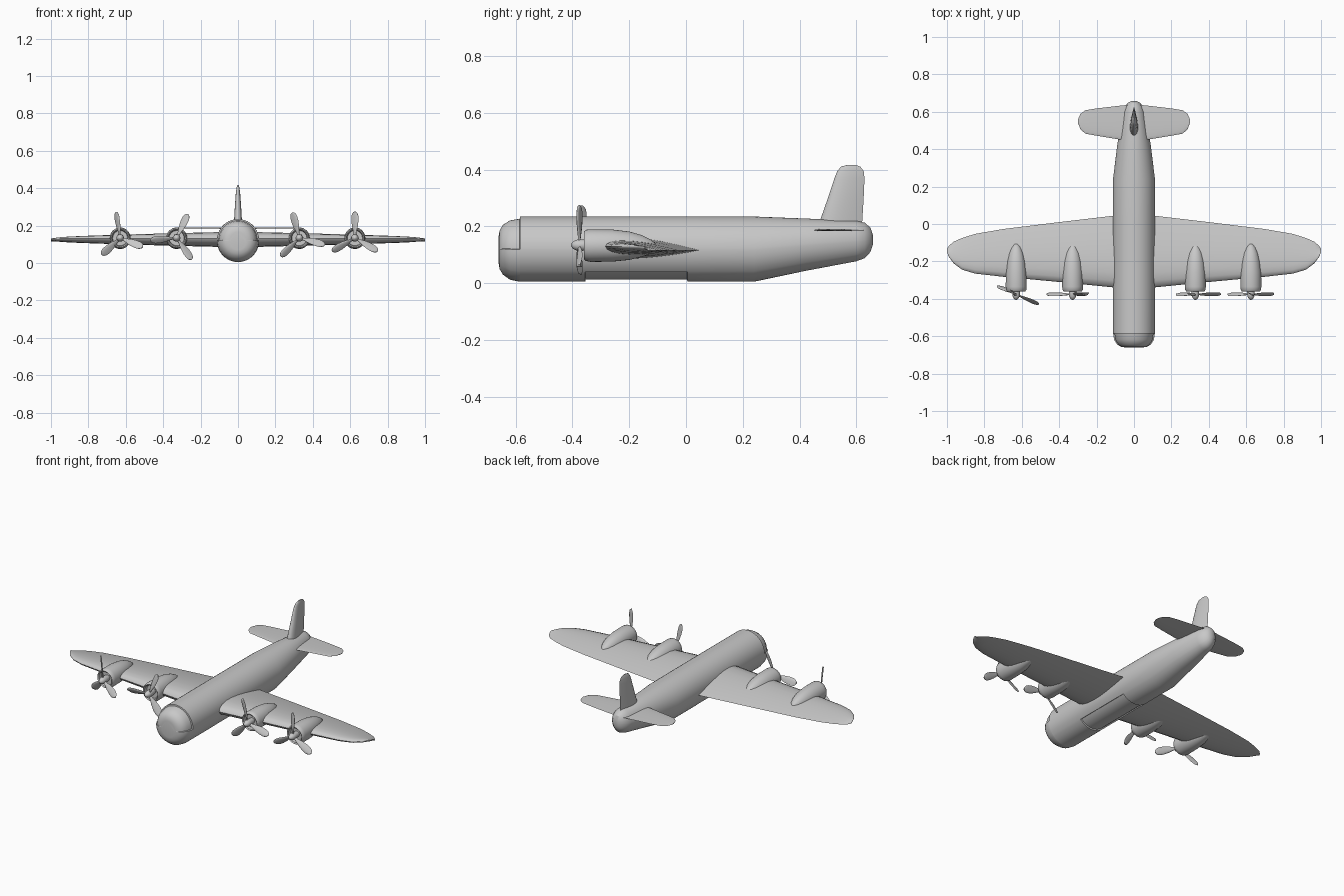
import bpy, bmesh, math
from mathutils import Matrix, Vector

cube = bpy.data.objects.get("Cube")
if cube:
    bpy.data.objects.remove(cube, do_unlink=True)

GREY = (0.58, 0.58, 0.58, 1)
paint = bpy.data.materials.new("plain grey")
paint.use_nodes = True
paint.diffuse_color = GREY
paint.node_tree.nodes["Principled BSDF"].inputs["Base Color"].default_value = GREY


def loft(name, rings, angle=35):
    """Skin a row of closed rings and cap both ends."""
    bm = bmesh.new()
    rows = [[bm.verts.new(p) for p in ring] for ring in rings]
    n = len(rows[0])
    for a, b in zip(rows, rows[1:]):
        for i in range(n):
            j = (i + 1) % n
            bm.faces.new((a[i], a[j], b[j], b[i]))
    bm.faces.new(rows[0][::-1])
    bm.faces.new(rows[-1])
    bmesh.ops.recalc_face_normals(bm, faces=bm.faces)
    mesh = bpy.data.meshes.new(name)
    bm.to_mesh(mesh)
    bm.free()
    mesh.materials.append(paint)
    obj = bpy.data.objects.new(name, mesh)
    bpy.context.collection.objects.link(obj)
    bpy.ops.object.select_all(action='DESELECT')
    obj.select_set(True)
    bpy.context.view_layer.objects.active = obj
    bpy.ops.object.shade_smooth_by_angle(angle=math.radians(angle))
    return obj


def oval(x, y, half, low, high, angles, scale=lambda a: 1):
    """Upright oval ring across the y axis."""
    mid, rise = (low + high) / 2, (high - low) / 2
    return [Vector((x + half * scale(a) * math.cos(a), y,
                    mid + rise * scale(a) * math.sin(a))) for a in angles]


def foil(lead, trail, thick, droop=0.0, steps=10):
    """Airfoil outline as (chord position, offset) pairs."""
    def side(t):
        return thick / 2 * (2.969 * math.sqrt(t) - 1.26 * t - 3.516 * t**2
                            + 2.843 * t**3 - 1.036 * t**4)
    ts = [(1 - math.cos(math.pi * i / steps)) / 2 for i in range(steps + 1)]
    loop = [(t, side(t)) for t in ts] + [(t, -side(t)) for t in ts[-2:0:-1]]
    return [(lead + (trail - lead) * t, o - droop * t) for t, o in loop]


# Fuselage, with stepped nose glazing and a sunken bomb bay
EPS = 0.008
BAY = (math.radians(225), math.radians(315))
angles = [i * math.tau / 48 + math.tau / 96 for i in range(48)]
for edge in (0, math.pi, *BAY):
    angles += [edge - EPS, edge + EPS]
angles = sorted(a % math.tau for a in angles)


def glazing(a):
    return 0.93 if 0 < a < math.pi else 1


def bay(a):
    return 0.93 if BAY[0] < a < BAY[1] else 1


def plain(a):
    return 1


body = [(-0.66, 0.045, 0.07, 0.17, glazing), (-0.657, 0.068, 0.05, 0.19, glazing),
        (-0.645, 0.09, 0.03, 0.212, glazing), (-0.62, 0.106, 0.012, 0.229, glazing),
        (-0.586, 0.112, 0.005, 0.235, glazing), (-0.585, 0.112, 0.005, 0.235, plain),
        (-0.355, 0.113, 0.005, 0.235, plain), (-0.354, 0.113, 0.005, 0.235, bay),
        (0.004, 0.113, 0.005, 0.235, bay), (0.005, 0.113, 0.005, 0.235, plain),
        (0.24, 0.112, 0.005, 0.235, plain), (0.42, 0.09, 0.043, 0.228, plain),
        (0.6, 0.06, 0.077, 0.22, plain), (0.63, 0.048, 0.088, 0.213, plain),
        (0.65, 0.03, 0.11, 0.196, plain), (0.658, 0.012, 0.135, 0.172, plain)]
loft("fuselage", [oval(0, y, w, lo, hi, angles, s) for y, w, lo, hi, s in body], 30)


def span(name, stations, z, droop):
    """Full-span surface mirrored from its left half."""
    full = [(-x, *rest) for x, *rest in stations[:0:-1]] + stations
    loft(name, [[(x, y, z + o) for y, o in foil(a, b, t, droop)]
                for x, a, b, t in full], 50)


# Main wing and tailplane
span("wing", [(0, -0.347, 0.055, 0.08), (0.12, -0.338, 0.043, 0.078),
              (0.4, -0.31, 0.01, 0.064), (0.7, -0.282, -0.027, 0.046),
              (0.85, -0.265, -0.053, 0.035), (0.92, -0.244, -0.075, 0.027),
              (0.965, -0.21, -0.095, 0.019), (0.99, -0.175, -0.117, 0.011),
              (1, -0.152, -0.134, 0.004)], 0.13, 0.014)
span("tailplane", [(0, 0.445, 0.64, 0.008), (0.08, 0.452, 0.632, 0.008),
                   (0.2, 0.472, 0.618, 0.007), (0.26, 0.483, 0.608, 0.006),
                   (0.287, 0.507, 0.588, 0.005), (0.299, 0.54, 0.56, 0.003)], 0.187, 0)

# Upright fin
fin = [(0.17, 0.46, 0.618, 0.046), (0.22, 0.472, 0.621, 0.043),
       (0.3, 0.5, 0.626, 0.034), (0.37, 0.523, 0.629, 0.024),
       (0.395, 0.533, 0.626, 0.018), (0.41, 0.546, 0.615, 0.012),
       (0.417, 0.568, 0.597, 0.005)]
loft("fin", [[(o, y, z) for y, o in foil(a, b, t)] for z, a, b, t in fin], 50)

# Engines: nacelle with open cowl, spinner and three-bladed propeller
ROUND = [i * math.tau / 32 for i in range(32)]
NACELLE = [(-0.335, 0.015, 0.118, 0.148), (-0.335, 0.04, 0.093, 0.173),
           (-0.355, 0.043, 0.09, 0.176), (-0.36, 0.049, 0.084, 0.182),
           (-0.352, 0.054, 0.078, 0.188), (-0.335, 0.056, 0.075, 0.19),
           (-0.26, 0.055, 0.076, 0.189), (-0.2, 0.049, 0.082, 0.182),
           (-0.155, 0.038, 0.093, 0.169), (-0.125, 0.025, 0.104, 0.154),
           (-0.109, 0.012, 0.114, 0.142), (-0.103, 0.003, 0.122, 0.132)]
SPINNER = [(-0.33, 0.016), (-0.365, 0.02), (-0.385, 0.019), (-0.398, 0.013), (-0.406, 0.003)]
BLADE = [(0.01, 0.014), (0.03, 0.018), (0.06, 0.034), (0.09, 0.043),
         (0.115, 0.043), (0.13, 0.034), (0.138, 0.02), (0.141, 0.006)]
HUB_Y, HUB_Z = -0.375, 0.134


def blade_rings(x, turn, yaw):
    """Pitched blade along local +x, turned about y, then yawed about the hub."""
    place = (Matrix.Translation((x, HUB_Y, HUB_Z)) @ Matrix.Rotation(yaw, 4, 'Z')
             @ Matrix.Rotation(-turn, 4, 'Y') @ Matrix.Rotation(math.radians(-28), 4, 'X'))
    return [[place @ Vector((r, width * 0.0 + o, c))
             for c, o in foil(-width / 2, width / 2, 0.008, steps=6)] for r, width in BLADE]


engines = [("outer_right", -0.63, 100, -24), ("inner_right", -0.328, 65, 0),
           ("inner_left", 0.328, 105, 0), ("outer_left", 0.625, 90, 0)]
for label, x, turn, yaw in engines:
    loft(label + "_nacelle", [oval(x, y, w, lo, hi, ROUND) for y, w, lo, hi in NACELLE], 40)
    loft(label + "_spinner", [oval(x, y, r, HUB_Z - r, HUB_Z + r, ROUND) for y, r in SPINNER], 50)
    for k in range(3):
        loft(f"{label}_blade_{k + 1}",
             blade_rings(x, math.radians(turn + 120 * k), math.radians(yaw)), 60)
